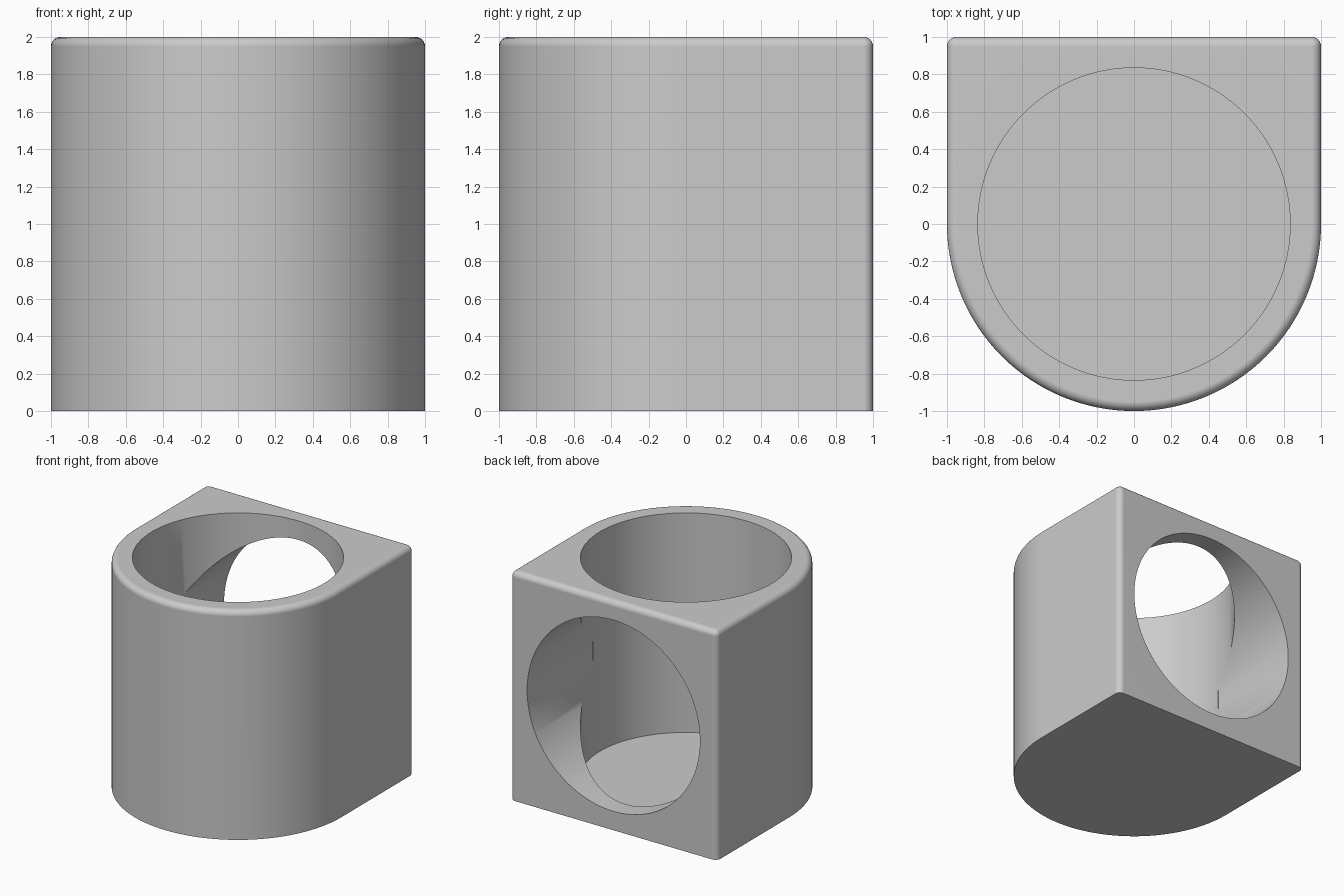
import bpy, bmesh, math
from mathutils import Matrix

cube = bpy.data.objects.get("Cube")
if cube:
    bpy.data.objects.remove(cube, do_unlink=True)

BORE = 0.835    # radius of both bores
FLOOR = 0.083   # floor thickness under the vertical bore
FILLET = 0.05


def material(name, rgb):
    mat = bpy.data.materials.new(name)
    mat.use_nodes = True
    mat.diffuse_color = (*rgb, 1)
    mat.node_tree.nodes["Principled BSDF"].inputs["Base Color"].default_value = (*rgb, 1)
    return mat


def make_object(name, bm):
    mesh = bpy.data.meshes.new(name)
    bm.to_mesh(mesh)
    bm.free()
    obj = bpy.data.objects.new(name, mesh)
    bpy.context.collection.objects.link(obj)
    return obj


def bore_cutter(name, length, matrix):
    bm = bmesh.new()
    bmesh.ops.create_cone(bm, cap_ends=True, segments=128, radius1=BORE,
                          radius2=BORE, depth=length, matrix=matrix)
    obj = make_object(name, bm)
    obj.hide_render = True
    return obj


# Body: a block with a half-round front, extruded upwards
bm = bmesh.new()
steps = 64
arc = [math.pi * (1 + i / steps) for i in range(steps + 1)]
outline = [(math.cos(a), math.sin(a)) for a in arc] + [(1, 1), (-1, 1)]
base = bm.faces.new([bm.verts.new((x, y, 0)) for x, y in outline])
grown = bmesh.ops.extrude_face_region(bm, geom=[base])["geom"]
bmesh.ops.translate(bm, vec=(0, 0, 2),
                    verts=[v for v in grown if isinstance(v, bmesh.types.BMVert)])
bmesh.ops.recalc_face_normals(bm, faces=bm.faces)

# Fillets: the whole top rim and the two upright back corners
rounded = [e for e in bm.edges
           if all(v.co.z > 1.9 for v in e.verts)
           or (all(v.co.y > 0.9 for v in e.verts)
               and abs(e.verts[0].co.z - e.verts[1].co.z) > 1)]
bmesh.ops.bevel(bm, geom=rounded, offset=FILLET, segments=6, profile=0.5,
                affect="EDGES", clamp_overlap=True)
body = make_object("bored_block", bm)
body.data.materials.append(material("plain grey", (0.6, 0.6, 0.6)))

# Bores: a blind one from the top, and one from the back that meets it
top_length, back_length = 2.5 - FLOOR, 1.2
cutters = [
    bore_cutter("top_bore_cutter", top_length,
                Matrix.Translation((0, 0, FLOOR + top_length / 2))),
    bore_cutter("back_bore_cutter", back_length,
                Matrix.Translation((0, 0.1 + back_length / 2, 1))
                @ Matrix.Rotation(math.pi / 2, 4, "X")),
]
bpy.ops.object.select_all(action="DESELECT")
bpy.context.view_layer.objects.active = body
body.select_set(True)
for cutter in cutters:
    cut = body.modifiers.new(cutter.name, "BOOLEAN")
    cut.operation = "DIFFERENCE"
    cut.solver = "EXACT"
    cut.object = cutter
    bpy.ops.object.modifier_apply(modifier=cut.name)
    bpy.data.objects.remove(cutter, do_unlink=True)

# Smooth curves, crisp bore rims, flat faces kept flat
bpy.ops.object.shade_smooth_by_angle(angle=math.radians(30))
weighted = body.modifiers.new("flat_face_normals", "WEIGHTED_NORMAL")
weighted.keep_sharp = True
